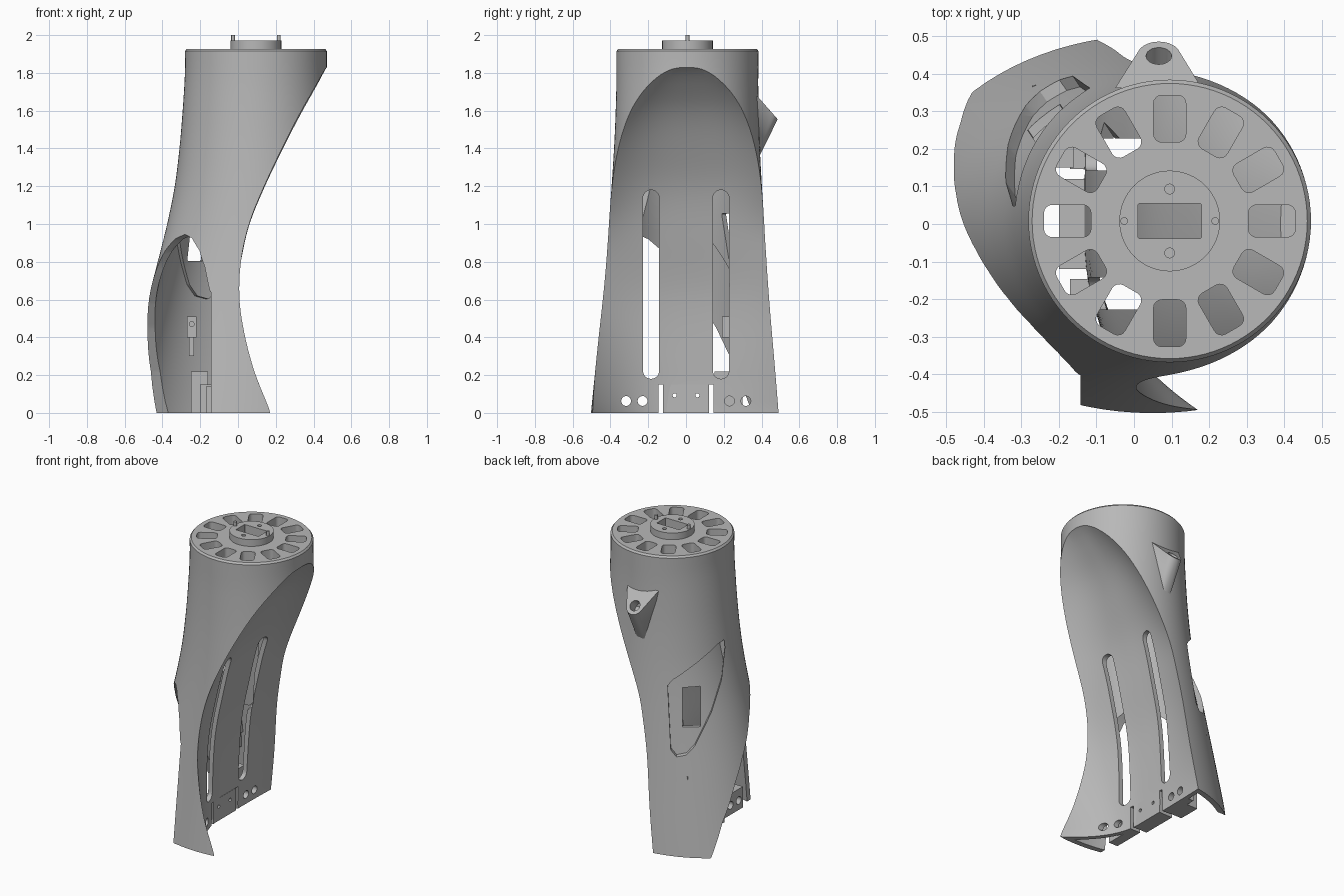
import bpy, bmesh, math
from mathutils import Vector

cube = bpy.data.objects.get("Cube")
if cube:
    bpy.data.objects.remove(cube, do_unlink=True)

grey = bpy.data.materials.new("mid_grey")
grey.use_nodes = True
grey.diffuse_color = (0.48, 0.48, 0.48, 1)
grey.node_tree.nodes["Principled BSDF"].inputs["Base Color"].default_value = (0.48, 0.48, 0.48, 1)

X, Y, Z = Vector((1, 0, 0)), Vector((0, 1, 0)), Vector((0, 0, 1))
AXIS = Vector((0.095, 0.008, 0))
WALL = 0.036


def curve(*pts):
    """Smooth function through (z, value) points."""
    n = len(pts)

    def slope(i):
        a, b = pts[max(i - 1, 0)], pts[min(i + 1, n - 1)]
        return (b[1] - a[1]) / (b[0] - a[0])

    def f(z):
        z = min(max(z, pts[0][0]), pts[-1][0])
        i = max(k for k in range(n - 1) if pts[k][0] <= z)
        (z0, v0), (z1, v1) = pts[i], pts[i + 1]
        h = z1 - z0
        t = (z - z0) / h
        return ((2*t**3 - 3*t*t + 1) * v0 + (t**3 - 2*t*t + t) * h * slope(i)
                + (3*t*t - 2*t**3) * v1 + (t**3 - t*t) * h * slope(i + 1))
    return f


def loft(name, rings):
    """Closed solid through matching rings of points."""
    bm = bmesh.new()
    rows = [[bm.verts.new(p) for p in r] for r in rings]
    n = len(rows[0])
    for a, b in zip(rows, rows[1:]):
        for i in range(n):
            j = (i + 1) % n
            bm.faces.new((a[i], a[j], b[j], b[i]))
    bm.faces.new(rows[0][::-1])
    bm.faces.new(rows[-1])
    bmesh.ops.recalc_face_normals(bm, faces=bm.faces[:])
    return finish(name, bm)


def finish(name, bm):
    me = bpy.data.meshes.new(name)
    bm.to_mesh(me)
    bm.free()
    me.materials.append(grey)
    ob = bpy.data.objects.new(name, me)
    bpy.context.collection.objects.link(ob)
    return ob


def prism(name, pts, u, v, n, n0, n1, at=Vector((0, 0, 0))):
    return loft(name, [[at + u*a + v*b + n*k for a, b in pts] for k in (n0, n1)])


def rounded(cx, cy, w, h, r, seg=6):
    """Rounded rectangle outline."""
    out = []
    for q, (sx, sy) in enumerate(((1, 1), (-1, 1), (-1, -1), (1, -1))):
        for k in range(seg + 1):
            a = math.pi / 2 * (q + k / seg)
            out.append((cx + sx*(w/2 - r) + r*math.cos(a), cy + sy*(h/2 - r) + r*math.sin(a)))
    return out


def circle(cx, cy, r, n=24):
    return [(cx + r*math.cos(2*math.pi*k/n), cy + r*math.sin(2*math.pi*k/n)) for k in range(n)]


def box(name, x0, x1, y0, y1, z0, z1):
    return prism(name, [(x0, y0), (x1, y0), (x1, y1), (x0, y1)], X, Y, Z, z0, z1)


def boolean(ob, cutter, op='DIFFERENCE'):
    mod = ob.modifiers.new("cut", 'BOOLEAN')
    mod.operation, mod.solver, mod.object = op, 'EXACT', cutter
    bpy.context.view_layer.objects.active = ob
    bpy.ops.object.modifier_apply(modifier=mod.name)
    bpy.data.objects.remove(cutter, do_unlink=True)


# Sleeve outline: centre line, left extent and half depth by height
mid_x = curve((0, 0.05), (0.6, 0.08), (1.2, 0.095), (1.93, 0.095))
left_x = curve((0, -0.62), (0.45, -0.515), (0.8, -0.425), (1.0, -0.375), (1.2, -0.335),
               (1.4, -0.31), (1.6, -0.293), (1.8, -0.281), (1.93, -0.281))
half_y = curve((0, 0.503), (0.5, 0.455), (1.0, 0.412), (1.4, 0.386), (1.7, 0.376), (1.93, 0.376))
mid_y = curve((0, 0), (1.0, 0.003), (1.93, 0.008))


def ring(z, off=0, n=96):
    cx, ry = mid_x(z), half_y(z) - off
    rx = cx - left_x(z) - off
    return [(cx + rx*math.cos(2*math.pi*k/n), mid_y(z) + ry*math.sin(2*math.pi*k/n), z)
            for k in range(n)]


def sleeve(name, off, z0, z1, steps=40):
    return loft(name, [ring(z0 + (z1 - z0)*k/steps, off) for k in range(steps + 1)])


# Scooped side: depth along the middle and at the front and back edges
mid = curve((0, -0.105), (0.2, -0.1), (0.6, -0.075), (0.9, -0.015), (1.18, 0.055),
            (1.4, 0.15), (1.6, 0.26), (1.75, 0.385), (1.83, 0.47), (1.95, 0.65))
front = curve((0, 0.125), (0.2, 0.06), (0.4, 0.02), (0.6, 0.0), (0.8, 0.012), (1.0, 0.055),
              (1.2, 0.13), (1.4, 0.225), (1.6, 0.335), (1.75, 0.425), (1.95, 0.68))
back = curve((0, -0.1), (0.3, -0.06), (0.6, -0.025), (0.8, 0.01), (1.0, 0.055),
             (1.2, 0.13), (1.4, 0.225), (1.6, 0.335), (1.75, 0.425), (1.95, 0.68))
reach = curve((0, 0.46), (0.5, 0.43), (1.0, 0.395), (1.4, 0.345), (1.6, 0.29), (1.75, 0.19), (1.95, 0.19))


def scoop_x(y, z):
    edge = front(z) if y < 0 else back(z)
    return min(mid(z) + (edge - mid(z)) * (abs(y) / reach(z))**2.6, 1.0)


def scoop(name, thick):
    rings = []
    for k in range(52):
        z = -0.06 + 0.04*k
        pts = []
        for i in range(57):
            y = -0.56 + 0.02*i
            dy = (scoop_x(y + 0.01, z) - scoop_x(y - 0.01, z)) / 0.02
            dz = (scoop_x(y, z + 0.01) - scoop_x(y, z - 0.01)) / 0.02
            slope = min(math.hypot(1, dy, dz), 2.5)
            pts.append((scoop_x(y, z) - thick*slope, y, z))
        rings.append(pts + [(1.2, 0.56, z), (1.2, -0.56, z)])
    return loft(name, rings)


# Hollow shell with chamfered closed top
shell = loft("sleeve_shell", [ring(1.915*k/48) for k in range(49)] + [ring(1.927, 0.01)])
boolean(shell, scoop("scoop_cutter", 0))
cavity = sleeve("cavity", WALL, -0.05, 1.86)
boolean(cavity, scoop("scoop_wall", 0.03))
boolean(shell, cavity)

# Arched opening on the front right
arch = [(-1, -0.1), (0.39, -0.1), (0.35, 0), (0.27, 0.22), (0.16, 0.45), (0.08, 0.58), (0, 0.69),
        (-0.07, 0.79), (-0.13, 0.86), (-0.2, 0.92), (-0.26, 0.945), (-0.3, 0.925),
        (-0.34, 0.86), (-0.37, 0.77), (-0.4, 0.64), (-1, 0.6)]
boolean(shell, prism("arch_cutter", arch, Y, Z, X, -1, -0.142))

# Long slots, mounting holes and slits in the scooped wall
for s in (-1, 1):
    boolean(shell, prism("slot", rounded(s*0.185, 0.68, 0.085, 1.0, 0.042), Y, Z, X, -0.24, 0.6))

# Top ventilation holes around the hub
for k in range(12):
    a = math.pi * k / 6
    u = Vector((math.cos(a), math.sin(a), 0))
    boolean(shell, prism("vent", rounded(0.272, 0, 0.125, 0.086, 0.022, 4), u, Z.cross(u), Z, 1.8, 2, AXIS))

# Hub with pocket, screw holes and pins
hub = prism("top_hub", circle(0, 0, 0.134, 64), X, Y, Z, 1.9, 1.972, AXIS)
for ob in (shell, hub):
    boolean(ob, prism("pocket", rounded(0, 0, 0.168, 0.092, 0.002, 1), X, Y, Z, 1.8, 2.1, AXIS))
for s in (-1, 1):
    boolean(hub, prism("screw", circle(0, s*0.085, 0.013), X, Y, Z, 1.93, 2.1, AXIS))
    prism("hub_pin", circle(s*0.121, 0, 0.01, 16), X, Y, Z, 1.95, 2.0, AXIS)

# Kite-shaped window on the back right, with a recessed panel
U, N = Vector((-0.83, -0.56, 0)), Vector((-0.56, 0.83, 0))
kite = [(-0.105, 1.08), (-0.07, 1.12), (0.2, 1.31), (0.235, 1.32), (0.24, 1.27), (0.22, 1.08),
        (0.16, 0.9), (0.06, 0.7), (0.01, 0.645), (-0.05, 0.63), (-0.085, 0.67)]
boolean(shell, prism("window", kite, U, Z, N, 0.2, 0.8))
wide = [(0.05 + (a - 0.05)*1.12, 0.97 + (b - 0.97)*1.08) for a, b in kite]
panel = prism("window_panel", wide, U, Z, N, 0.2, 0.8)
boolean(panel, sleeve("outer", 0.034, 0.3, 1.6), 'INTERSECT')
boolean(panel, sleeve("inner", 0.06, 0.3, 1.6))
boolean(panel, prism("opening", rounded(0.04, 0.93, 0.11, 0.25, 0.005, 2), U, Z, N, 0.15, 0.8))

# Mounting blocks at the foot of the scooped wall
blocks = [box("centre_block", -0.2, -0.1, -0.12, 0.12, 0, 0.15)]
blocks += [box("side_block", -0.17, -0.104, min(s*0.146, s*0.36), max(s*0.146, s*0.36), 0, 0.14) for s in (-1, 1)]
box("rear_block", -0.25, -0.16, 0.15, 0.3, 0, 0.22)
for s in (-1, 1):
    boolean(shell, box("slit", -0.3, 0.1, s*0.133 - 0.012, s*0.133 + 0.012, -0.1, 0.15))
    for y, r, z in ((0.23, 0.026, 0.063), (0.317, 0.026, 0.063), (0.06, 0.011, 0.093)):
        for ob in [shell] + blocks:
            boolean(ob, prism("bolt_hole", circle(s*y, z, r), Y, Z, X, -0.24, 0.1))

# Inner tab on the back wall
tab = box("inner_tab", -0.27, -0.22, 0.19, 0.37, 0.4, 0.51)
boolean(tab, prism("tab_hole", circle(-0.245, 0.47, 0.013), X, Z, Y, 0.1, 0.3))
box("tab_rib", -0.26, -0.232, 0.24, 0.37, 0.3, 0.41)

# Sloping eyelet lug on the back
bm = bmesh.new()
tilt = Vector((0, 0.66, -0.75))
normal = Vector((0, 0.75, 0.66))
eye = Vector((0.066, 0.447, 1.598))
for a, b in circle(0, 0, 0.058):
    bm.verts.new(eye + X*a + tilt*b)
for x in (-0.05, 0.18):
    bm.verts.new(Vector((x, 0.362, 1.695)))
for x in (0.04, 0.09):
    bm.verts.new((x, 0.36, 1.3))
bmesh.ops.convex_hull(bm, input=bm.verts[:])
bmesh.ops.recalc_face_normals(bm, faces=bm.faces[:])
lug = finish("back_lug", bm)
boolean(lug, prism("eyelet", circle(0, 0, 0.034), X, tilt, normal, -0.07, 0.1, eye))

# Smooth shading with crisp edges
bpy.ops.object.select_all(action='DESELECT')
for ob in bpy.context.collection.objects:
    if ob.type == 'MESH' and grey.name in ob.data.materials:
        ob.select_set(True)
        bpy.context.view_layer.objects.active = ob
bpy.ops.object.shade_smooth_by_angle(angle=math.radians(30))
